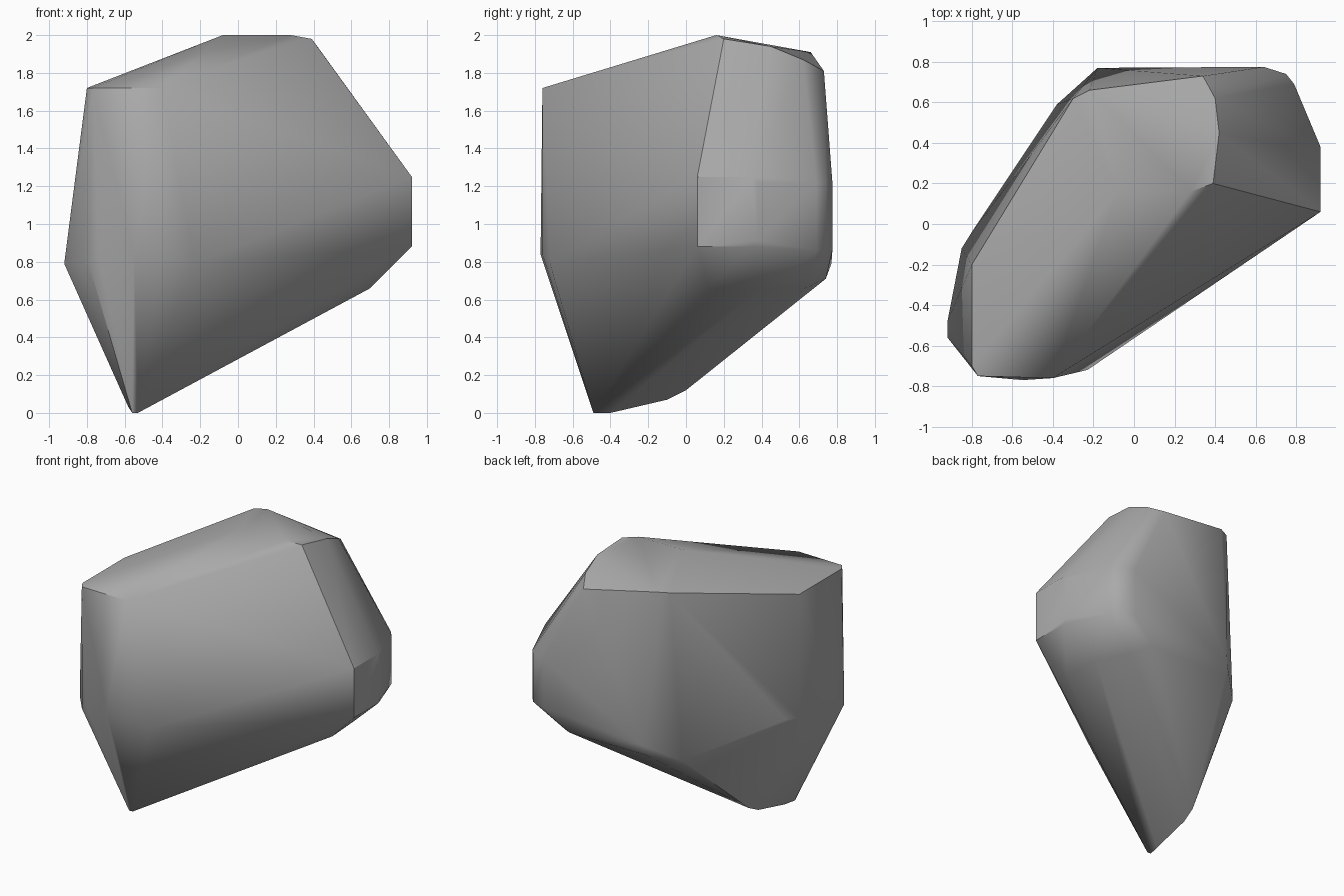
import bpy
import bmesh
import math

default_cube = bpy.data.objects.get("Cube")
if default_cube:
    bpy.data.objects.remove(default_cube, do_unlink=True)


def make_material(name, colour):
    material = bpy.data.materials.new(name)
    material.use_nodes = True
    material.diffuse_color = colour
    shader = next(n for n in material.node_tree.nodes if n.type == "BSDF_PRINCIPLED")
    shader.inputs["Base Color"].default_value = colour
    shader.inputs["Roughness"].default_value = 0.8
    return material


def level(z, *outline):
    """Corner points that share one height."""
    return [(x, y, z) for x, y in outline]


def upright(x, y, *heights):
    """Corner points stacked on one vertical edge."""
    return [(x, y, z) for z in heights]


corners = []

# Narrow keel under the front
corners += level(0, (-.56, -.49), (-.53, -.49), (-.54, -.4))
corners += [(-.58, -.47, .03), (-.53, -.1, .07), (-.52, 0, .12), (-.49, .06, .18)]

# Lower rim under the back and the left side
corners += level(.66, (.7, .12), (.68, .4), (.56, .63), (-.38, .59))
corners += level(.71, (.45, .74), (-.19, .74))

# Widest belt
corners += level(.79, (-.92, -.56), (-.92, -.48), (-.79, -.72), (-.23, -.72), (-.18, .77))
corners += level(.84, (-.85, -.12), (-.8, -.04), (-.74, -.75), (-.4, -.76), (-.55, -.77))

# Rounded back left shoulder
for x, y in ((.64, .775), (.75, .74), (.79, .69)):
    corners += upright(x, y, .86, 1.22)

# Flat cut on the left side, with two clipped corners
corners += upright(.92, .06, .88, 1.25)
corners += upright(.92, .35, .88, 1.25)
corners += upright(.92, .38, .91, 1.22)

# Sloping top: low front edge, high middle, falling back edge
corners += level(1.72, (-.8, -.2), (-.8, -.7), (-.77, -.75), (-.4, -.76))
corners += level(2, (-.08, .16), (.28, .16))
corners += [(.39, .2, 1.98), (.42, .45, 1.94), (.4, .62, 1.87), (.34, .73, 1.81)]
corners += level(1.91, (-.3, .62), (-.22, .66))

# Wrap the corners in one closed rock
bm = bmesh.new()
for point in corners:
    bm.verts.new(point)
hull = bmesh.ops.convex_hull(bm, input=bm.verts[:])
loose = {g for g in hull["geom_interior"] + hull["geom_unused"]
         if isinstance(g, bmesh.types.BMVert)}
bmesh.ops.delete(bm, geom=list(loose), context="VERTS")
bmesh.ops.dissolve_limit(bm, angle_limit=math.radians(1), verts=bm.verts[:], edges=bm.edges[:])
bmesh.ops.recalc_face_normals(bm, faces=bm.faces[:])

mesh = bpy.data.meshes.new("rock")
bm.to_mesh(mesh)
bm.free()
mesh.materials.append(make_material("stone grey", (.4, .4, .4, 1)))
rock = bpy.data.objects.new("rock", mesh)
bpy.context.collection.objects.link(rock)

# Soft shading across shallow edges, crisp along the cuts
bpy.context.view_layer.objects.active = rock
rock.select_set(True)
bpy.ops.object.shade_smooth_by_angle(angle=math.radians(35))
